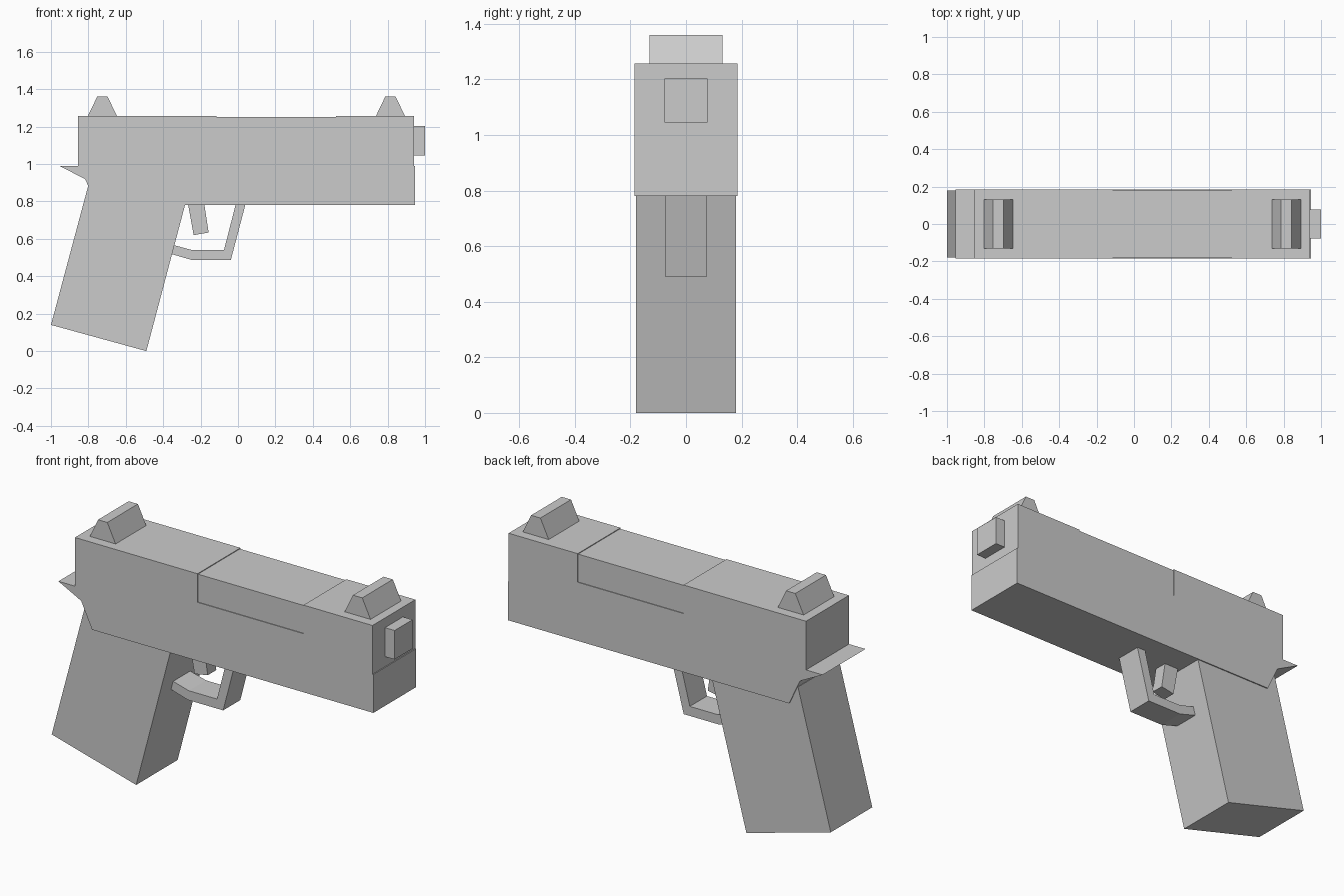
import bpy, bmesh

if "Cube" in bpy.data.objects:
    bpy.data.objects.remove(bpy.data.objects["Cube"])


def extrude_profile(name, points, half_width):
    """Side profile in x/z, extruded evenly to both sides of y = 0."""
    bm = bmesh.new()
    face = bm.faces.new([bm.verts.new((x, -half_width, z)) for x, z in points])
    ext = bmesh.ops.extrude_face_region(bm, geom=[face])
    verts = [g for g in ext["geom"] if isinstance(g, bmesh.types.BMVert)]
    bmesh.ops.translate(bm, verts=verts, vec=(0, 2 * half_width, 0))
    bmesh.ops.recalc_face_normals(bm, faces=bm.faces[:])
    mesh = bpy.data.meshes.new(name)
    bm.to_mesh(mesh)
    bm.free()
    obj = bpy.data.objects.new(name, mesh)
    bpy.context.collection.objects.link(obj)
    return obj


def box(name, x0, x1, z0, z1, half_width):
    return extrude_profile(name, [(x0, z0), (x1, z0), (x1, z1), (x0, z1)], half_width)


# Upper slide with a notch for the port cover
extrude_profile("slide", [
    (-0.855, 0.99), (0.942, 0.99), (0.942, 1.256), (0.525, 1.256),
    (0.525, 1.10), (-0.115, 1.10), (-0.115, 1.256), (-0.855, 1.256)], 0.185)

# Port cover, slightly inset from the slide
box("port_cover", -0.115, 0.525, 1.10, 1.252, 0.181)

# Lower frame with the pointed rear tang
extrude_profile("frame", [
    (-0.955, 0.99), (-0.818, 0.92), (-0.752, 0.78),
    (0.947, 0.78), (0.947, 0.99)], 0.185)

# Slanted grip, running up into the frame
extrude_profile("grip", [
    (-1.0, 0.14), (-0.49, 0.0), (-0.257, 0.88), (-0.802, 0.88)], 0.179)

# Muzzle
box("muzzle", 0.942, 1.0, 1.045, 1.203, 0.077)

# Rear and front sights
for name, x in (("rear_sight", -0.725), ("front_sight", 0.815)):
    extrude_profile(name, [
        (x - 0.078, 1.256), (x + 0.078, 1.256),
        (x + 0.028, 1.36), (x - 0.028, 1.36)], 0.132)

# Trigger guard
extrude_profile("trigger_guard", [
    (0.04, 0.785), (-0.038, 0.488), (-0.25, 0.488), (-0.36, 0.52),
    (-0.345, 0.567), (-0.245, 0.54), (-0.075, 0.54), (-0.012, 0.785)], 0.074)

# Trigger
extrude_profile("trigger", [
    (-0.267, 0.785), (-0.237, 0.62), (-0.157, 0.634), (-0.18, 0.785)], 0.037)
